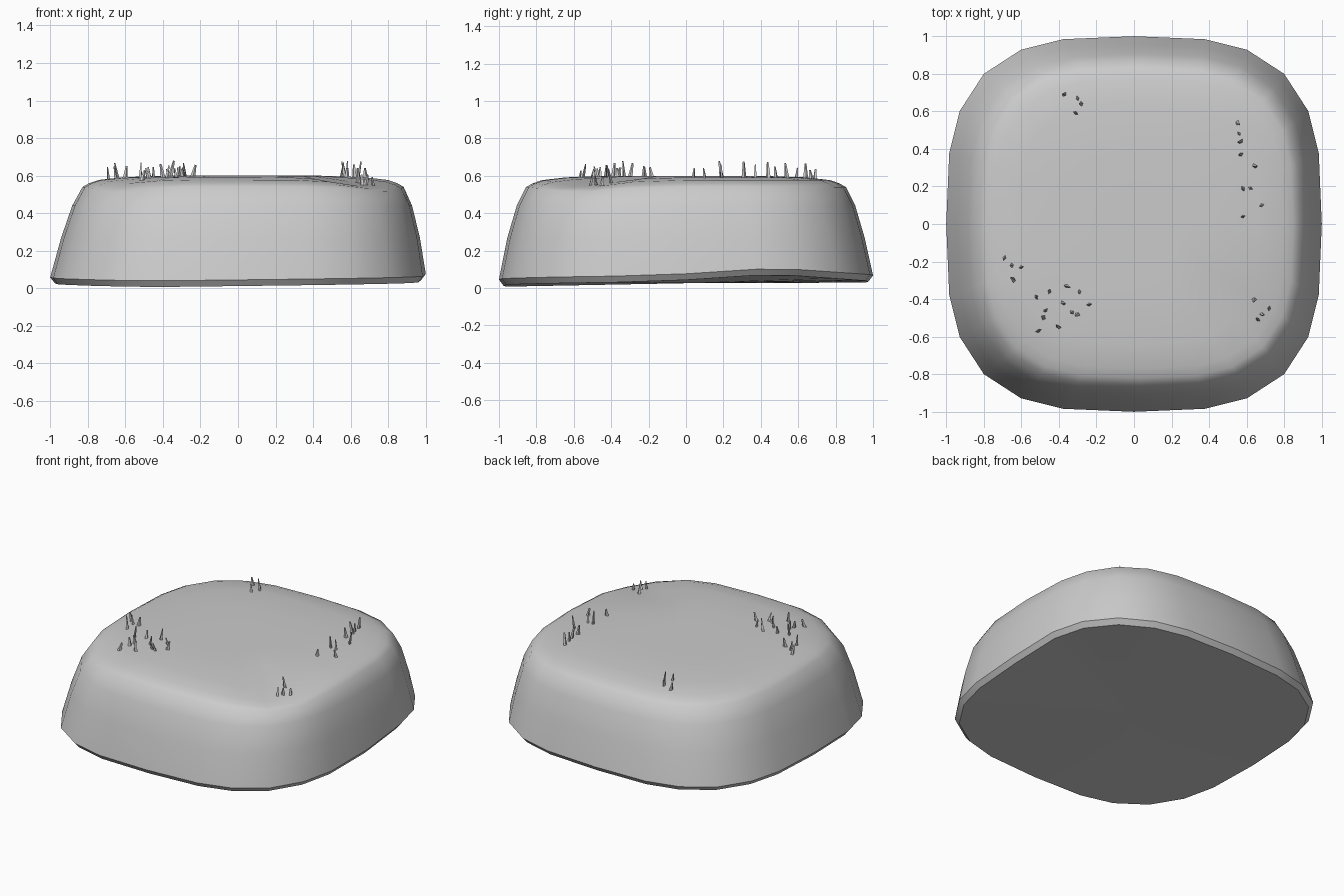
import bpy
import bmesh
import math
import random
from mathutils import Matrix, Vector
from mathutils.bvhtree import BVHTree

cube = bpy.data.objects.get("Cube")
if cube:
    bpy.data.objects.remove(cube, do_unlink=True)

random.seed(4)

# Single stone grey
grey = bpy.data.materials.new("stone grey")
grey.use_nodes = True
colour = (0.6, 0.6, 0.6, 1)
grey.diffuse_color = colour
grey.node_tree.nodes["Principled BSDF"].inputs["Base Color"].default_value = colour


def add_object(name, bm):
    mesh = bpy.data.meshes.new(name)
    bm.to_mesh(mesh)
    obj = bpy.data.objects.new(name, mesh)
    bpy.context.collection.objects.link(obj)
    mesh.materials.append(grey)
    return obj


def bump(x, y, cx, cy, width):
    return math.exp(-((x - cx) ** 2 + (y - cy) ** 2) / width ** 2)


def outline(angle, power=3.1):
    """Rounded square of half-width one."""
    c, s = math.cos(angle), math.sin(angle)
    r = (abs(c) ** power + abs(s) ** power) ** (-1 / power)
    return c * r, s * r


def rim_height(x, y):
    """Uneven lower edge of the rock."""
    return (0.026 + 0.012 * x + 0.011 * y + 0.03 * max(0, -x - 0.5)
            + 0.03 * bump(x, y, 1, 0.45, 0.4))


# Rock body: stacked rounded-square rings, from underside to top
quarter = [0, 21, 33, 45, 57, 69]
angles = [math.radians(a + 90 * q) for q in range(4) for a in quarter]
rings = [(0.975, None), (1.0, None), (0.955, 0.27), (0.905, 0.44), (0.855, 0.54),
         (0.82, 0.56), (0.77, 0.577), (0.64, 0.592), (0.4, 0.6), (0.2, 0.6)]

bm = bmesh.new()
loops = []
for i, (scale, height) in enumerate(rings):
    loop = []
    for a in angles:
        ux, uy = outline(a)
        x, y = ux * scale, uy * scale
        if height is None:
            z = rim_height(ux, uy) + (0.03 if i else -0.003)
        else:
            x += 0.03 * height / 0.6
            z = height
            if height > 0.5:
                # worn front corners
                z -= 0.04 * bump(x, y, 0.66, -0.52, 0.22)
                z -= 0.03 * bump(x, y, -0.7, -0.7, 0.2)
        loop.append(bm.verts.new((x, y, z)))
    loops.append(loop)

count = len(angles)
for low, high in zip(loops, loops[1:]):
    for j in range(count):
        k = (j + 1) % count
        bm.faces.new((low[j], low[k], high[k], high[j]))

# Close the underside and the top with fans
for loop, z in ((loops[0], 0.026), (loops[-1], 0.6)):
    centre = bm.verts.new((0, 0, z))
    for j in range(count):
        bm.faces.new((loop[j], loop[(j + 1) % count], centre))
bmesh.ops.recalc_face_normals(bm, faces=bm.faces)
bm.normal_update()
surface = BVHTree.FromBMesh(bm)
rock = add_object("rock_body", bm)
bm.free()

bpy.ops.object.select_all(action='DESELECT')
rock.select_set(True)
bpy.context.view_layer.objects.active = rock
bpy.ops.object.shade_smooth_by_angle(angle=math.radians(42))

# Grass tufts: root positions of every blade
tufts = {
    "back_right_grass": [(-.37, .69), (-.3, .67), (-.28, .64), (-.31, .59)],
    "left_grass": [(.55, .54), (.56, .48), (.57, .44), (.57, .37), (.64, .31),
                   (.58, .19), (.62, .19), (.68, .1), (.58, .04)],
    "front_right_grass": [(-.69, -.18), (-.65, -.22), (-.6, -.23), (-.64, -.3),
                          (-.52, -.39), (-.45, -.36), (-.36, -.33), (-.29, -.36),
                          (-.38, -.42), (-.47, -.46), (-.24, -.43), (-.33, -.47),
                          (-.3, -.48), (-.48, -.5), (-.4, -.55), (-.51, -.57)],
    "front_left_grass": [(.64, -.4), (.66, -.51), (.68, -.48), (.72, -.45)],
}

for name, roots in tufts.items():
    bm = bmesh.new()
    for x, y in roots:
        ground = surface.ray_cast(Vector((x, y, 2)), Vector((0, 0, -1)))[0]
        tall = random.uniform(0.05, 0.095)
        place = (Matrix.Translation(ground)
                 @ Matrix.Rotation(random.uniform(-0.25, 0.25), 4, 'Y')
                 @ Matrix.Rotation(random.uniform(-0.2, 0.2), 4, 'X')
                 @ Matrix.Rotation(random.uniform(0, math.tau), 4, 'Z')
                 @ Matrix.Diagonal((1, 0.65, 1, 1))
                 @ Matrix.Translation((0, 0, tall / 2 - 0.006)))
        bmesh.ops.create_cone(bm, cap_ends=True, segments=4, radius1=0.014,
                              radius2=0.005, depth=tall, matrix=place)
    add_object(name, bm)
    bm.free()
